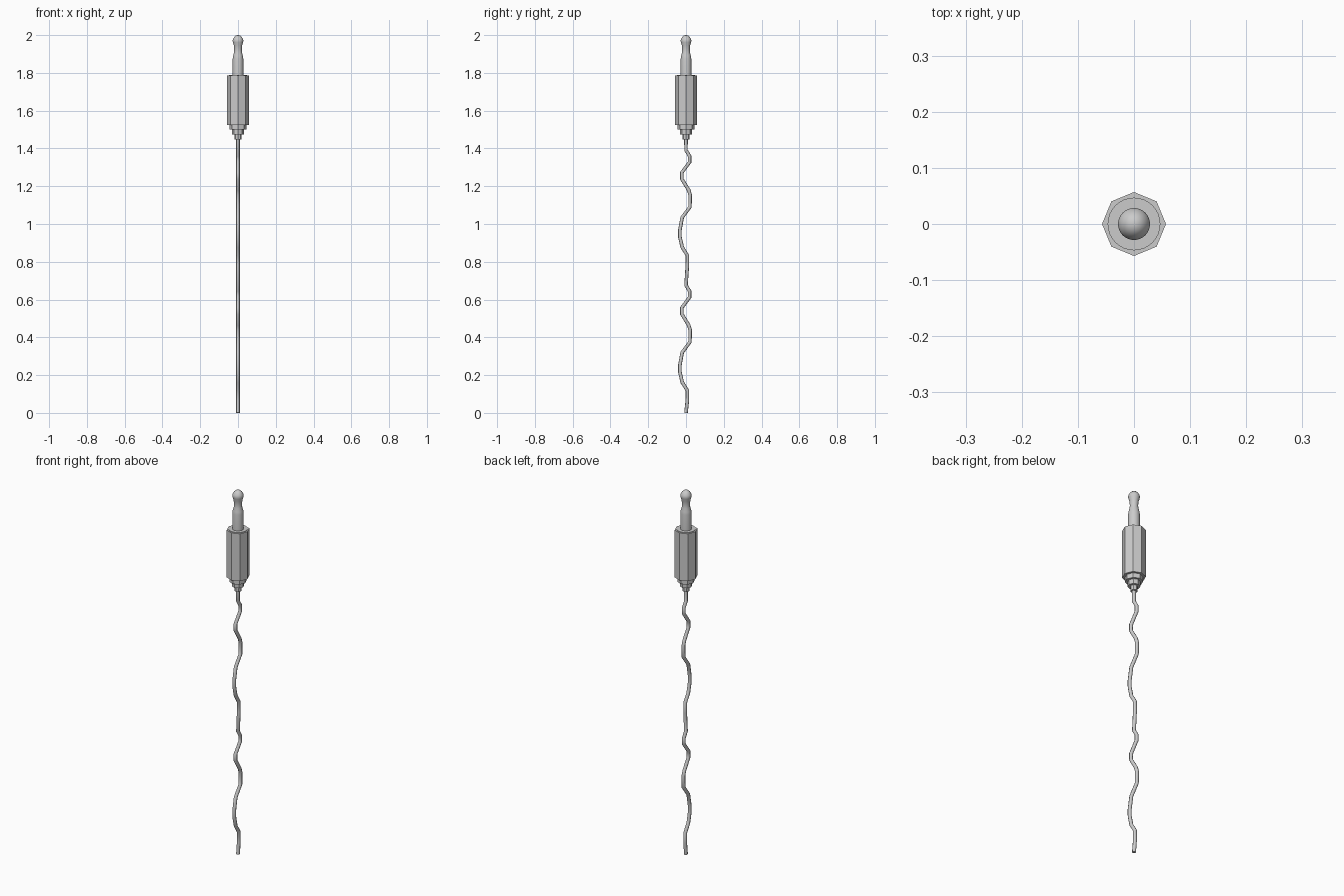
import bpy, bmesh, math

if "Cube" in bpy.data.objects:
    bpy.data.objects.remove(bpy.data.objects["Cube"])


def lathe(name, profile, sides, smooth=False):
    """Spin an (r, z) profile around z; ends are closed with caps or poles."""
    bm = bmesh.new()
    rings = []
    for r, z in profile:
        if r == 0:
            rings.append([bm.verts.new((0, 0, z))])
        else:
            rings.append([bm.verts.new((r * math.cos(2 * math.pi * i / sides),
                                        r * math.sin(2 * math.pi * i / sides), z))
                          for i in range(sides)])
    for lo, hi in zip(rings, rings[1:]):
        for i in range(sides):
            j = (i + 1) % sides
            if len(hi) == 1:
                bm.faces.new((lo[i], lo[j], hi[0]))
            else:
                bm.faces.new((lo[i], lo[j], hi[j], hi[i]))
    for ring in (rings[0], rings[-1]):
        if len(ring) > 1:
            bm.faces.new(ring)
    bmesh.ops.recalc_face_normals(bm, faces=bm.faces)
    me = bpy.data.meshes.new(name)
    bm.to_mesh(me)
    bm.free()
    ob = bpy.data.objects.new(name, me)
    bpy.context.collection.objects.link(ob)
    if smooth:
        bpy.ops.object.select_all(action='DESELECT')
        ob.select_set(True)
        bpy.context.view_layer.objects.active = ob
        bpy.ops.object.shade_smooth_by_angle(angle=math.radians(35))
    return ob


# Octagonal grip
lathe("grip", [(0.057, 1.525), (0.057, 1.785)], 8)

# Round collar seated in the top of the grip
lathe("collar", [(0.047, 1.77), (0.047, 1.788)], 32, True)

# Stepped strain relief below the grip
for i, r in enumerate((0.044, 0.031, 0.018)):
    top = 1.526 - 0.026 * i
    lathe(f"strain_relief_{i + 1}", [(r, top - 0.026), (r, top)], 8)

# Metal pin with waist and rounded tip
lathe("pin", [(0.028, 1.78), (0.028, 1.875), (0.026, 1.89), (0.021, 1.908),
              (0.02, 1.925), (0.022, 1.945), (0.027, 1.962), (0.0285, 1.971),
              (0.026, 1.98), (0.02, 1.99), (0.011, 1.998), (0, 2.0)], 32, True)

# Wavy cable: one wave pattern (y, drop), used twice
wave = [(0, 0), (0.019, 0.03), (0.019, 0.063), (-0.022, 0.118), (-0.022, 0.152),
        (0.014, 0.21), (0.022, 0.235), (0.021, 0.3), (-0.02, 0.355),
        (-0.032, 0.42), (-0.032, 0.46), (-0.02, 0.513), (0.007, 0.556), (0.007, 0.61)]
path = [(0, 1.47)]
for start in (1.39, 0.675):
    path += [(y, start - d) for y, d in wave]
path.append((0, 0))
cu = bpy.data.curves.new("cable", 'CURVE')
cu.dimensions = '3D'
sp = cu.splines.new('POLY')
sp.points.add(len(path) - 1)
for p, (y, z) in zip(sp.points, path):
    p.co = (0, y, z, 1)
    p.radius = 1
sp.use_smooth = True
cu.bevel_depth = 0.0095
cu.bevel_resolution = 2
cu.use_fill_caps = True
cable = bpy.data.objects.new("cable", cu)
bpy.context.collection.objects.link(cable)
